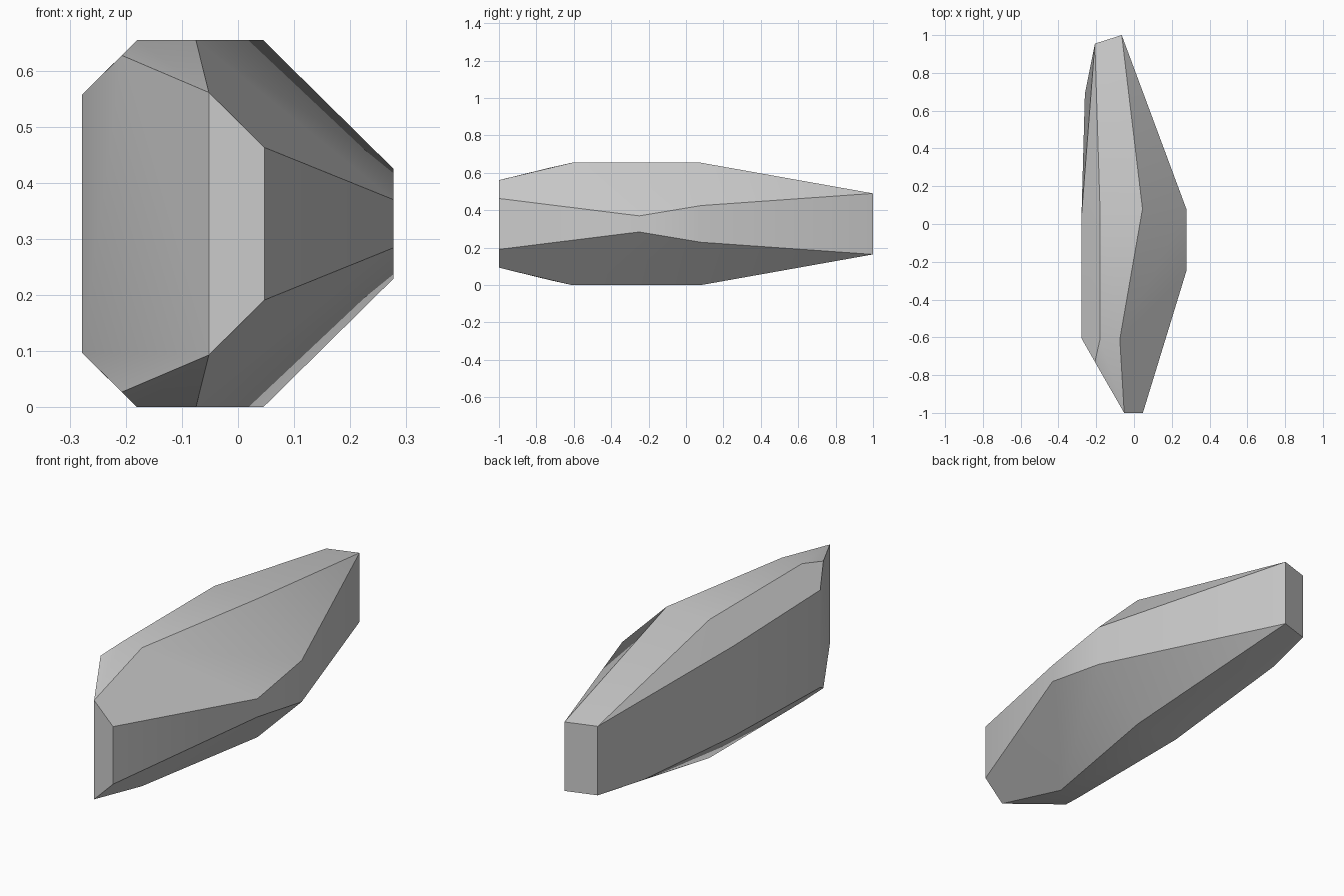
import bpy, bmesh, math

cube = bpy.data.objects.get("Cube")
if cube:
    bpy.data.objects.remove(cube, do_unlink=True)

HEIGHT = 0.654

# Corners of the upper half; the lower half mirrors them about mid height
corners = {
    "front_outer": (-0.052, -1.0, 0.561), "front_inner": (0.047, -1.0, 0.463),
    "back_inner": (-0.065, 1.0, 0.49), "back_outer": (-0.207, 0.955, 0.49),
    "top_front": (-0.075, -0.61, HEIGHT), "top_back": (0.045, 0.08, HEIGHT),
    "rim_back": (-0.18, 0.08, HEIGHT), "rim_front": (-0.18, -0.61, HEIGHT),
    "slope": (-0.207, -0.73, 0.627),
    "side_front": (-0.278, -0.605, 0.557), "side_mid": (-0.278, 0.04, 0.54),
    "peak_front": (0.277, -0.25, 0.37), "peak_back": (0.277, 0.08, 0.425),
}

bm = bmesh.new()
up = {n: bm.verts.new(c) for n, c in corners.items()}
low = {n: bm.verts.new((x, y, HEIGHT - z)) for n, (x, y, z) in corners.items()}
bulge = bm.verts.new((-0.26, 0.69, 0.15))

# Facets that occur above and below
mirrored = [
    "top_front top_back rim_back rim_front",
    "top_back back_inner back_outer rim_back",
    "front_outer top_front rim_front slope",
    "front_outer front_inner peak_front top_front",
    "top_front peak_front peak_back top_back",
    "top_back peak_back back_inner",
    "slope rim_front side_front",
    "rim_front rim_back side_mid side_front",
]
for names in mirrored:
    for half in (up, low):
        bm.faces.new([half[n] for n in names.split()])

# Chamfer towards the back: plain above, slightly swollen below
bm.faces.new([up[n] for n in ("rim_back", "back_outer", "side_mid")])
bm.faces.new((low["rim_back"], low["back_outer"], bulge))
bm.faces.new((low["rim_back"], bulge, low["side_mid"]))


# Upright bands that join the two halves
def band(a, b):
    bm.faces.new((up[a], up[b], low[b], low[a]))


for a, b in (("front_outer", "front_inner"), ("front_inner", "peak_front"),
             ("peak_front", "peak_back"), ("peak_back", "back_inner"),
             ("back_inner", "back_outer"), ("side_mid", "side_front")):
    band(a, b)
bm.faces.new([up["front_outer"], up["slope"], up["side_front"],
              low["side_front"], low["slope"], low["front_outer"]])
bm.faces.new((up["side_mid"], up["back_outer"], bulge))
bm.faces.new((up["back_outer"], low["back_outer"], bulge))
bm.faces.new((up["side_mid"], bulge, low["side_mid"]))

bmesh.ops.recalc_face_normals(bm, faces=bm.faces)
mesh = bpy.data.meshes.new("faceted_body")
bm.to_mesh(mesh)
bm.free()

body = bpy.data.objects.new("faceted_body", mesh)
bpy.context.collection.objects.link(body)

# Plain light grey
grey = bpy.data.materials.new("light_grey")
grey.use_nodes = True
colour = (0.6, 0.6, 0.6, 1.0)
grey.diffuse_color = colour
grey.node_tree.nodes["Principled BSDF"].inputs["Base Color"].default_value = colour
mesh.materials.append(grey)

bpy.ops.object.select_all(action="DESELECT")
body.select_set(True)
bpy.context.view_layer.objects.active = body
bpy.ops.object.shade_smooth_by_angle(angle=math.radians(30))
